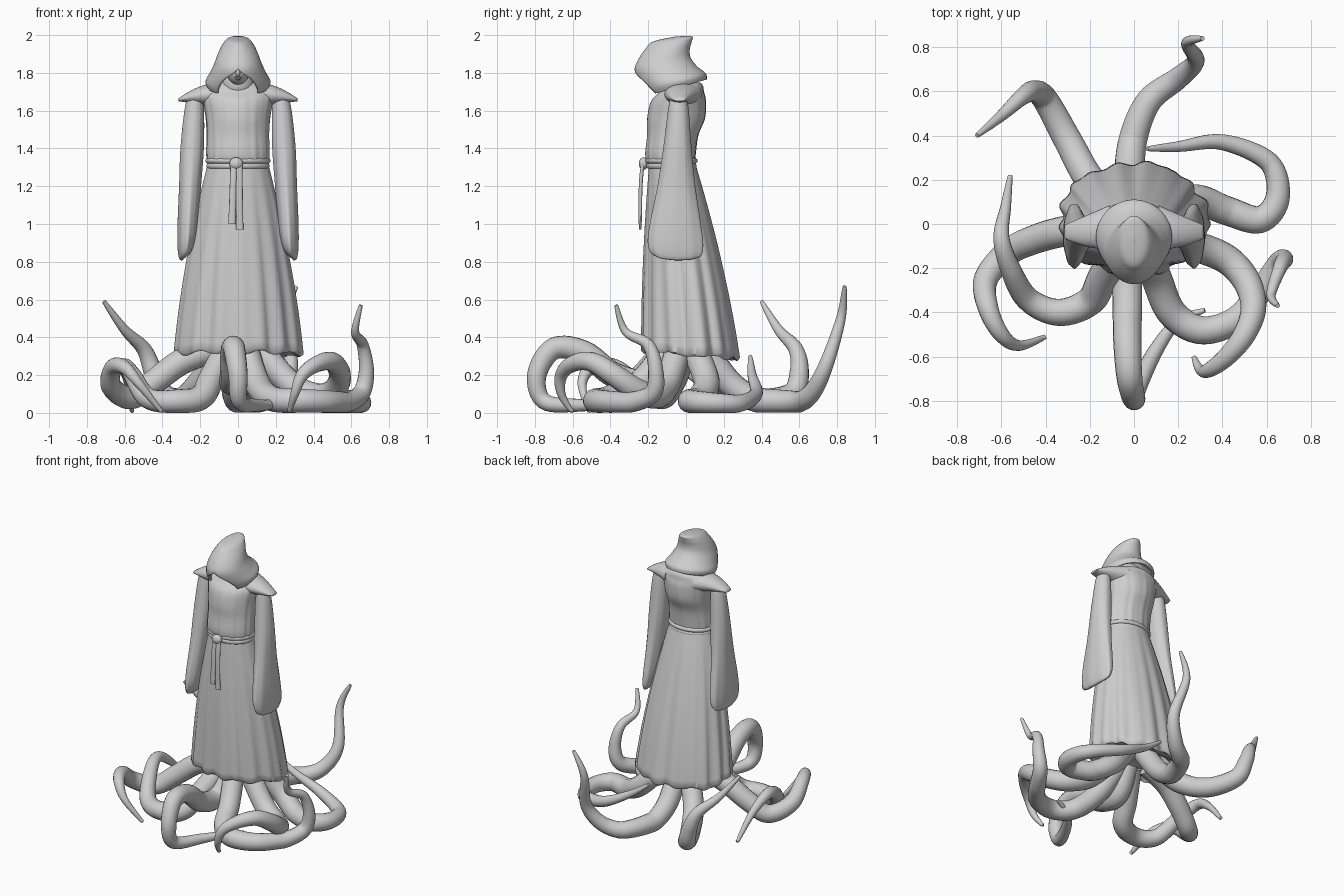
import bpy
import bmesh
from math import sin, cos, pi
from mathutils import Vector, Matrix

if "Cube" in bpy.data.objects:
    bpy.data.objects.remove(bpy.data.objects["Cube"])

shade = .62
grey = bpy.data.materials.new("stone_grey")
grey.use_nodes = True
grey.diffuse_color = (shade, shade, shade, 1)
grey.node_tree.nodes["Principled BSDF"].inputs["Base Color"].default_value = grey.diffuse_color


def add_object(name, data):
    """Link new geometry, paint it grey and make it the only selected object."""
    data.materials.append(grey)
    obj = bpy.data.objects.new(name, data)
    bpy.context.collection.objects.link(obj)
    bpy.ops.object.select_all(action='DESELECT')
    obj.select_set(True)
    bpy.context.view_layer.objects.active = obj
    return obj


def finish(name, bm):
    """Clean a bmesh and turn it into a smooth object."""
    bmesh.ops.remove_doubles(bm, verts=bm.verts, dist=.0004)
    bmesh.ops.recalc_face_normals(bm, faces=bm.faces)
    mesh = bpy.data.meshes.new(name)
    bm.to_mesh(mesh)
    bm.free()
    obj = add_object(name, mesh)
    bpy.ops.object.shade_smooth_by_angle(angle=pi / 3)
    return obj


def spline(rows, steps):
    """Catmull-Rom resampling of rows of numbers."""
    out, last = [], len(rows) - 1
    for i in range(last):
        before, after = rows[max(0, i - 1)], rows[min(last, i + 2)]
        for s in range(steps):
            t = s / steps
            out.append([b + t / 2 * (c - a + t * (2*a - 5*b + 4*c - d + t * (3*(b - c) + d - a)))
                        for a, b, c, d in zip(before, rows[i], rows[i + 1], after)])
    out.append(list(rows[last]))
    return out


def skin(name, rings, closed=True):
    """Bridge rings of points into a surface, capped when the rings are closed."""
    bm = bmesh.new()
    loops = [[bm.verts.new(point) for point in ring] for ring in rings]
    count = len(loops[0])
    for low, high in zip(loops, loops[1:]):
        for j in range(count if closed else count - 1):
            k = (j + 1) % count
            bm.faces.new((low[j], low[k], high[k], high[j]))
    if closed:
        bm.faces.new(loops[0])
        bm.faces.new(loops[-1])
    return finish(name, bm)


def unmoved(point):
    return point


def plain(angle, t):
    return 0


def loft(name, rows, steps=5, sides=32, fold=plain, warp=unmoved):
    """Stack ellipses given as (height, half width, front, back)."""
    rings, rows = [], spline(rows, steps)
    for i, (height, width, front, back) in enumerate(rows):
        ring = []
        for j in range(sides):
            angle = 2 * pi * j / sides
            swell = 1 + fold(angle, i / (len(rows) - 1))
            depth = (back - front) / 2 * swell
            ring.append(warp(Vector((width * swell * sin(angle),
                                     (front + back) / 2 - depth * cos(angle), height))))
        rings.append(ring)
    return skin(name, rings)


def ball(name, centre, radii):
    bm = bmesh.new()
    bmesh.ops.create_uvsphere(bm, u_segments=32, v_segments=16, radius=1,
                              matrix=Matrix.LocRotScale(Vector(centre), None, Vector(radii)))
    finish(name, bm)


# Long pleated skirt with a rounded hem that dips at the back
def pleats(angle, t):
    ripple = abs(sin(6 * angle)) * .6 + .3 * sin(17 * angle + 1) + .25 * sin(5 * angle + 2 * t)
    return (1 - t) ** .8 * .08 * (ripple - .45)


def dip_hem(point):
    fade = max(0, 1.3 - point.z) ** 4
    point.z -= fade * (.08 * point.y + .01 * sin(40 * point.x))
    return point


skirt_rows = [(.33, .28, -.18, .22), (.305, .325, -.22, .265)]
for step in range(25):
    t = step / 24
    skirt_rows.append((.32 + t, .34 - .1*t - .08*t*t, -.235 + .04*t*t, .28 - .15*t - .08*t*t))
loft("skirt", skirt_rows, steps=1, sides=144, fold=pleats, warp=dip_hem)


# Bodice with soft vertical wrinkles
def wrinkles(angle, t):
    return .014 * (1 - t) * (sin(14 * angle) + .6 * sin(23 * angle + 5 * t))


loft("bodice", [(1.29, .155, -.19, .045), (1.36, .166, -.214, .05), (1.47, .165, -.205, .065),
                (1.56, .17, -.205, .1), (1.65, .185, -.185, .105), (1.7, .195, -.14, .095),
                (1.74, .14, -.11, .085), (1.76, .07, -.09, .04)], sides=96, fold=wrinkles)

# Belt cords, knot and hanging tails
for name, height, reach in (("belt_upper", 1.335, .015), ("belt_lower", 1.308, .01)):
    cord = []
    for step in range(-4, 5):
        bulge = reach * cos(step * pi / 8)
        cord.append((height + .015 * sin(step * pi / 8), .157 + bulge, -.2 - bulge, .046 + bulge))
    loft(name, cord, steps=1, sides=64)
ball("belt_knot", (-.01, -.225, 1.32), (.036, .025, .033))


def belt_tail(name, start, drift, bottom):
    def hang(point):
        point.x += start + drift * (1.3 - point.z)
        return point
    loft(name, [(1.31, .018, -.24, -.22), (1.2, .018, -.25, -.23), (bottom, .019, -.25, -.235)],
         sides=12, warp=hang)


belt_tail("belt_tail_right", -.023, -.03, 1)
belt_tail("belt_tail_left", .006, .01, .97)


# Hanging sleeves with slanted cuffs, and pointed shoulder caps
def sleeve_folds(angle, t):
    return .03 * (1 - t) * sin(9 * angle + 1)


def arm(side, sign):
    def lean(point):
        point.z -= 5 * sign * point.x * max(0, 1 - point.z)
        point.x += sign * (.32 - .055 * point.z)
        return point
    loft("sleeve_" + side, [(.825, .02, -.13, .06), (.845, .036, -.18, .085), (.9, .048, -.2, .092),
                            (1, .055, -.19, .08), (1.2, .058, -.15, .05), (1.4, .062, -.12, .03),
                            (1.6, .052, -.095, .015), (1.69, .035, -.08, 0)],
         sides=48, fold=sleeve_folds, warp=lean)
    rings = []
    for step in range(17):
        t = step / 16
        low, high = 1.62 + .03 * t, 1.75 - .02 * t - .065 * t * t
        front, back = .05 * t * t - .115, .085 - .09 * t
        ring = []
        for j in range(28):
            angle = 2 * pi * j / 28
            ring.append((sign * (.11 + .205 * t),
                         (front + back) / 2 + (back - front) / 2 * cos(angle),
                         (low + high) / 2 + (high - low) / 2 * sin(angle)))
        rings.append(ring)
    skin("shoulder_cap_" + side, rings)


arm("left", 1)
arm("right", -1)

# Deep hood: height, half width, front, back, half angle of the opening
hood_rings = []
for height, width, front, back, gap in spline(
        [(1.735, .16, -.205, .11, .75), (1.77, .172, -.225, .105, .65), (1.82, .15, -.255, .06, .5),
         (1.875, .125, -.272, .025, 0), (1.92, .107, -.25, .02, 0), (1.96, .085, -.215, .03, 0),
         (1.99, .055, -.175, .03, 0), (2, 0, -.06, -.06, 0)], 5):
    gap = max(gap, 0)
    slope = .27 - .55 * max(0, height - 1.75)
    ring = []
    for j in range(57):
        angle = gap + 2 * (pi - gap) * j / 56
        y = (front + back) / 2 - (back - front) / 2 * cos(angle)
        ring.append((width * sin(angle), y, min(height + slope * y, 2)))
    hood_rings.append(ring)
hood = skin("hood", hood_rings, closed=False)
thickness = hood.modifiers.new("cloth_thickness", 'SOLIDIFY')
thickness.thickness = .014
thickness.offset = -1

# Face and neck inside the hood
ball("face", (0, -.12, 1.825), (.064, .085, .09))
ball("nose", (0, -.2, 1.8), (.012, .02, .02))
ball("upper_lip", (0, -.185, 1.777), (.018, .016, .005))
ball("lower_lip", (0, -.182, 1.768), (.015, .016, .005))
ball("neck", (0, -.05, 1.74), (.085, .09, .09))


# Tapering tentacles that grow from under the skirt and rest on the ground
def tentacle(place, *path):
    name = "tentacle_" + place
    first = path[0]
    root = (first[0] * .4, first[1] * .4, .34)
    points = spline([root, *path], 8)
    curve = bpy.data.curves.new(name, 'CURVE')
    curve.dimensions = '3D'
    curve.bevel_depth = 1
    curve.bevel_resolution = 6
    curve.use_fill_caps = True
    line = curve.splines.new('POLY')
    line.points.add(len(points) - 1)
    for i, (point, (x, y, z)) in enumerate(zip(line.points, points)):
        point.radius = .07 - .06 * (i / (len(points) - 1)) ** 2
        point.co = (x, y, max(z, point.radius), 1)
    add_object(name, curve)
    bpy.ops.object.convert(target='MESH')
    bpy.ops.object.shade_smooth_by_angle(angle=pi / 3)


tentacle("back", (-.02, .24, .15), (0, .4, .06), (.07, .56, .05), (.2, .66, .1),
         (.28, .74, .25), (.24, .82, .5), (.31, .84, .67))
tentacle("back_right", (-.2, .2, .16), (-.3, .38, .07), (-.4, .56, .1), (-.45, .6, .22),
         (-.5, .58, .34), (-.6, .49, .44), (-.71, .4, .59))
tentacle("back_left", (.27, .11, .16), (.42, .06, .07), (.57, .02, .05), (.65, .12, .05),
         (.61, .28, .05), (.4, .37, .1), (.2, .35, .2), (.06, .34, .3))
tentacle("front", (-.03, -.2, .17), (-.03, -.38, .2), (-.03, -.54, .32), (-.02, -.7, .34),
         (0, -.79, .2), (.01, -.75, .06), (.1, -.57, .04), (.2, -.44, .05), (.32, -.39, .08))
tentacle("front_left", (.1, -.24, .16), (.17, -.4, .08), (.3, -.48, .06), (.45, -.44, .05),
         (.56, -.32, .05), (.65, -.18, .1), (.68, -.16, .22), (.66, -.2, .36), (.62, -.32, .43),
         (.65, -.37, .57))
tentacle("left", (.28, -.1, .15), (.42, -.16, .09), (.51, -.26, .12), (.54, -.38, .2),
         (.5, -.5, .27), (.42, -.6, .26), (.34, -.66, .2), (.3, -.66, .1), (.27, -.6, 0))
tentacle("front_right", (-.14, -.24, .18), (-.2, -.35, .08), (-.34, -.4, .06), (-.48, -.34, .08),
         (-.56, -.2, .2), (-.6, -.06, .25), (-.58, .08, .16), (-.56, .22, 0))
tentacle("right", (-.3, -.03, .27), (-.45, -.07, .16), (-.57, -.13, .08), (-.67, -.25, .14),
         (-.66, -.38, .24), (-.6, -.5, .24), (-.52, -.55, .15), (-.4, -.51, 0))
